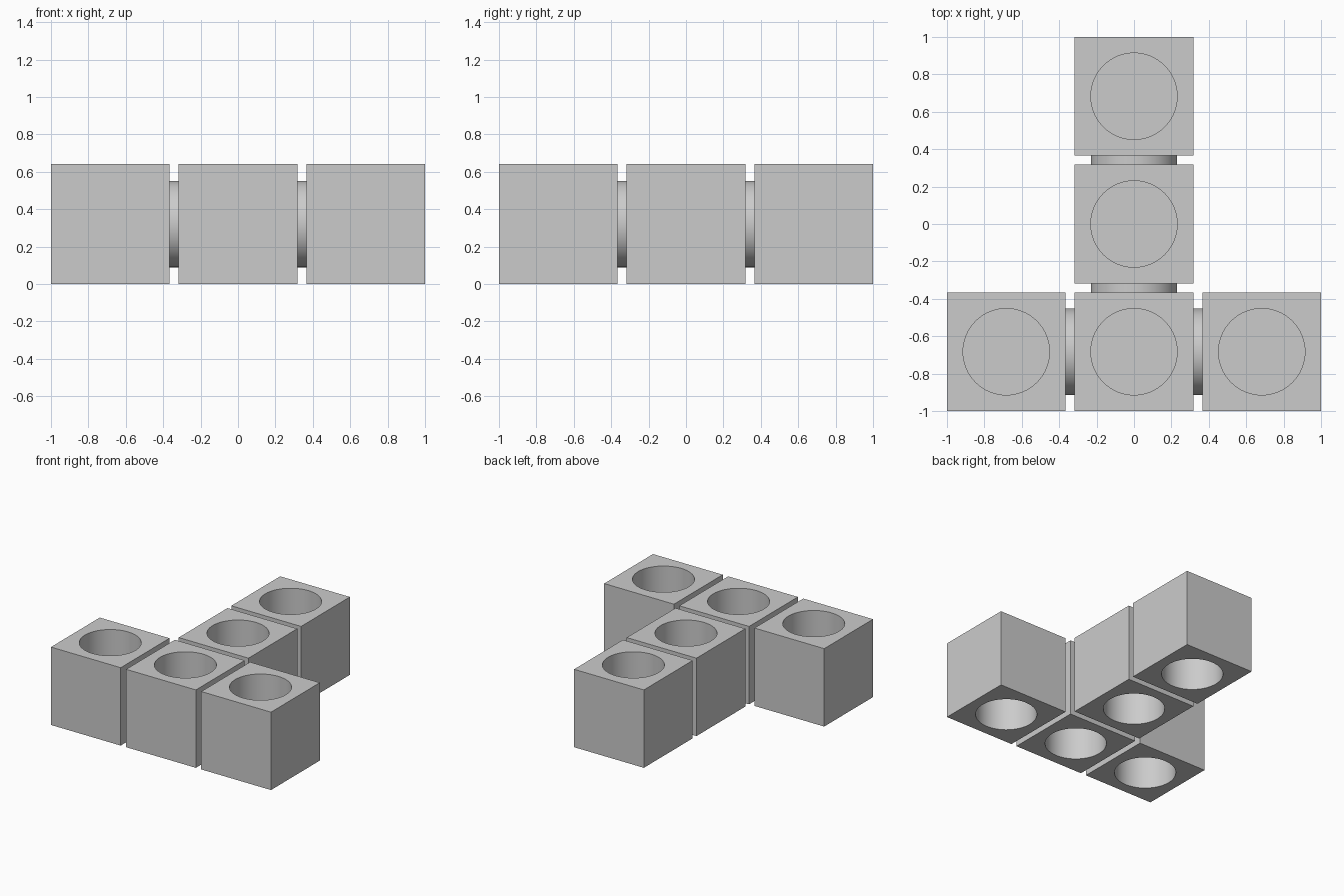
import bpy, bmesh, math
from mathutils import Matrix, Vector

old = bpy.data.objects.get("Cube")
if old:
    bpy.data.objects.remove(old, do_unlink=True)

SIDE, HEIGHT, PITCH = 0.634, 0.64, 0.683
RADIUS, DEPTH, SEGMENTS = 0.231, 0.3, 64
MID = HEIGHT / 2

grey = bpy.data.materials.new("plain grey")
grey.use_nodes = True
colour = (0.6, 0.6, 0.6, 1)
grey.diffuse_color = colour
grey.node_tree.nodes["Principled BSDF"].inputs["Base Color"].default_value = colour


def finish(bm, name):
    bmesh.ops.recalc_face_normals(bm, faces=bm.faces)
    mesh = bpy.data.meshes.new(name)
    bm.to_mesh(mesh)
    bm.free()
    mesh.materials.append(grey)
    obj = bpy.data.objects.new(name, mesh)
    bpy.context.collection.objects.link(obj)
    bpy.ops.object.select_all(action='DESELECT')
    obj.select_set(True)
    bpy.context.view_layer.objects.active = obj
    bpy.ops.object.shade_smooth_by_angle(angle=math.radians(30))
    return obj


def loop(bm, points):
    verts = [bm.verts.new(p) for p in points]
    return [bm.edges.new((v, verts[i - 1])) for i, v in enumerate(verts)]


def block(name, x, y):
    """Cube with a round pocket in its top and its bottom."""
    bm = bmesh.new()
    h = SIDE / 2
    for sign in (1, -1):
        z = sign * MID
        square = loop(bm, [(a * h, b * h, z) for a, b in ((1, 1), (-1, 1), (-1, -1), (1, -1))])
        turns = [2 * math.pi * i / SEGMENTS for i in range(SEGMENTS)]
        rim = loop(bm, [(RADIUS * math.cos(t), RADIUS * math.sin(t), z) for t in turns])
        bmesh.ops.triangle_fill(bm, edges=square + rim, use_beauty=True)
        # pocket wall and floor
        wall = bmesh.ops.extrude_edge_only(bm, edges=rim)["geom"]
        floor_verts = [g for g in wall if isinstance(g, bmesh.types.BMVert)]
        floor_edges = [g for g in wall if isinstance(g, bmesh.types.BMEdge)
                       and all(v in floor_verts for v in g.verts)]
        bmesh.ops.translate(bm, verts=floor_verts, vec=(0, 0, -sign * DEPTH))
        bmesh.ops.edgeloop_fill(bm, edges=floor_edges)
        if sign == 1:
            top = square
        else:
            bmesh.ops.bridge_loops(bm, edges=top + square)
    obj = finish(bm, name)
    obj.location = (x, y, MID)


def connector(name, x, y, axis):
    """Short round pin across the gap between two blocks."""
    bm = bmesh.new()
    turn = Vector((0, 0, 1)).rotation_difference(Vector(axis)).to_matrix().to_4x4()
    bmesh.ops.create_cone(bm, cap_ends=True, segments=SEGMENTS, radius1=RADIUS,
                          radius2=RADIUS, depth=PITCH - SIDE + 0.01, matrix=turn)
    obj = finish(bm, name)
    obj.location = (x, y, MID)


# T-shaped row of blocks
block("left_block", PITCH, -PITCH)
block("right_block", -PITCH, -PITCH)
block("front_block", 0, -PITCH)
block("middle_block", 0, 0)
block("back_block", 0, PITCH)

# pins joining neighbouring blocks
for label, s in (("left", 1), ("right", -1)):
    connector(label + "_connector", s * PITCH / 2, -PITCH, (1, 0, 0))
for label, s in (("back", 1), ("front", -1)):
    connector(label + "_connector", 0, s * PITCH / 2, (0, 1, 0))
